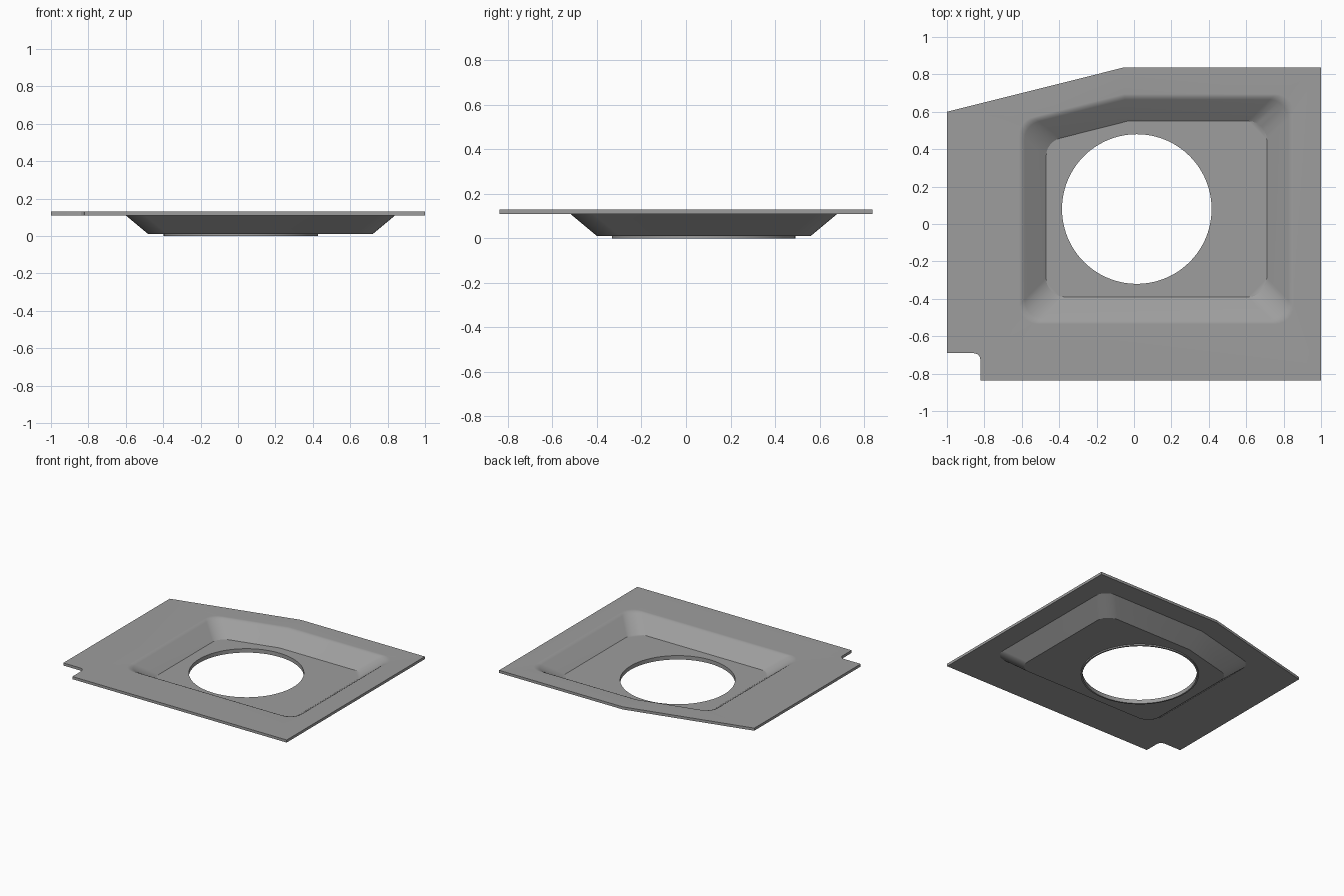
import bpy, bmesh, math
from mathutils import Vector

if "Cube" in bpy.data.objects:
    bpy.data.objects.remove(bpy.data.objects["Cube"])

PLATE = [(-1, 0.6), (-1, -0.69), (-0.86, -0.69), (-0.839, -0.695), (-0.825, -0.709),
         (-0.82, -0.73), (-0.82, -0.838), (1, -0.838), (1, 0.838), (-0.05, 0.838)]
# recess corners, counter-clockwise, each with its corner radius
RECESS = [(-0.6, -0.52, 0.1), (0.84, -0.52, 0.1), (0.84, 0.68, 0.1),
          (-0.05, 0.68, 0), (-0.6, 0.541, 0.1)]
HOLE = (0.015, 0.08)


def recess_outline(inset):
    """Recess outline moved inwards, with rounded corners."""
    pts = [Vector(p[:2]) for p in RECESS]
    out = []
    n = len(pts)
    for i, p in enumerate(pts):
        a = (p - pts[i - 1]).normalized()
        b = (pts[(i + 1) % n] - p).normalized()
        na, nb = Vector((-a.y, a.x)), Vector((-b.y, b.x))
        c = p + (na + nb) * inset / (1 + na.dot(nb))
        r = RECESS[i][2]
        if r == 0:
            out.append(c)
            continue
        half = a.angle(b) / 2
        s = c - a * r * math.tan(half)
        for k in range(7):
            t = 2 * half * k / 6
            out.append(s + a * r * math.sin(t) + na * r * (1 - math.cos(t)))
    return out


def circle(radius, sides=96):
    return [(HOLE[0] + radius * math.cos(2 * math.pi * i / sides),
             HOLE[1] + radius * math.sin(2 * math.pi * i / sides)) for i in range(sides)]


bm = bmesh.new()


def ring(points, z):
    vs = [bm.verts.new((p[0], p[1], z)) for p in points]
    for i, v in enumerate(vs):
        bm.edges.new((v, vs[(i + 1) % len(vs)]))
    return vs


def bridge(a, b):
    for i in range(len(a)):
        j = (i + 1) % len(a)
        bm.faces.new((a[i], a[j], b[j], b[i]))


def fill(a, b):
    """Flat face area between two nested rings."""
    edges = [bm.edges.get((r[i - 1], r[i])) for r in (a, b) for i in range(len(r))]
    bmesh.ops.triangle_fill(bm, use_beauty=True, edges=edges, normal=(0, 0, 1))


def surface(plate_z, profile, hole_r, floor_z):
    """One side of the sheet: flange, sloped recess wall, floor with hole."""
    rim = ring(PLATE, plate_z)
    walls = [ring(recess_outline(d), z) for d, z in profile]
    hole = ring(circle(hole_r), floor_z)
    fill(rim, walls[0])
    for a, b in zip(walls, walls[1:]):
        bridge(a, b)
    fill(walls[-1], hole)
    return rim, hole


# upper side has a softened top edge, lower side is crisp
top_rim, top_hole = surface(0.13, [(-0.015, 0.13), (0, 0.1265), (0.015, 0.1185), (0.13, 0.03)],
                            0.4, 0.03)
low_rim, low_hole = surface(0.11, [(0, 0.11), (0.12, 0.01)], 0.412, 0.01)
bridge(top_rim, low_rim)

# short collar hanging below the hole
collar_in, collar_out = ring(circle(0.4), 0), ring(circle(0.412), 0)
bridge(top_hole, collar_in)
bridge(collar_in, collar_out)
bridge(collar_out, low_hole)

bmesh.ops.recalc_face_normals(bm, faces=bm.faces[:])
for f in bm.faces:
    f.smooth = True
mesh = bpy.data.meshes.new("recessed_plate")
bm.to_mesh(mesh)
bm.free()
mesh.set_sharp_from_angle(angle=math.radians(30))

steel = bpy.data.materials.new("grey steel")
steel.diffuse_color = (0.34, 0.34, 0.34, 1)
steel.use_nodes = True
steel.node_tree.nodes["Principled BSDF"].inputs["Base Color"].default_value = steel.diffuse_color
mesh.materials.append(steel)

plate = bpy.data.objects.new("recessed_plate", mesh)
bpy.context.collection.objects.link(plate)
# keeps the large flat areas evenly shaded
wn = plate.modifiers.new("weighted_normals", 'WEIGHTED_NORMAL')
wn.keep_sharp = True
